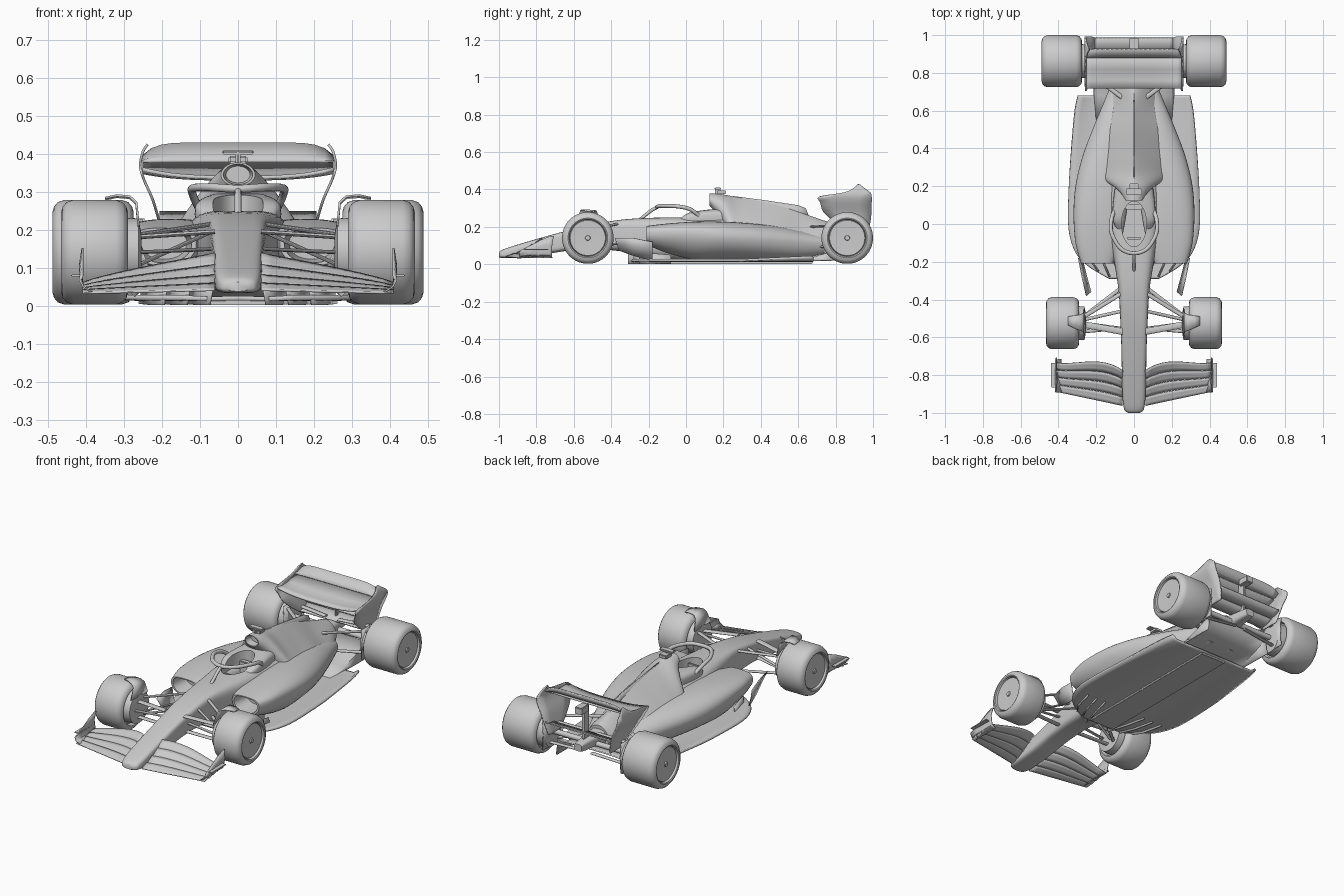
import bpy, bmesh, math
from mathutils import Vector

if "Cube" in bpy.data.objects:
    bpy.data.objects.remove(bpy.data.objects["Cube"])

def smooth_path(pts, steps):
    # Catmull-Rom interpolation of equal-length tuples
    out = []
    for i in range(len(pts) - 1):
        a, b, c, d = pts[max(i - 1, 0)], pts[i], pts[i + 1], pts[min(i + 2, len(pts) - 1)]
        for s in range(steps):
            t = s / steps
            out.append(tuple(0.5 * (2 * q + (r - p) * t + (2 * p - 5 * q + 4 * r - w) * t * t
                             + (3 * q - p - 3 * r + w) * t ** 3) for p, q, r, w in zip(a, b, c, d)))
    return out + [tuple(pts[-1])]

def make(name, bm, mirror=False, thick=0):
    bmesh.ops.recalc_face_normals(bm, faces=bm.faces)
    me = bpy.data.meshes.new(name)
    bm.to_mesh(me)
    bm.free()
    ob = bpy.data.objects.new(name, me)
    bpy.context.collection.objects.link(ob)
    if thick:
        m = ob.modifiers.new("thickness", 'SOLIDIFY')
        m.thickness, m.offset = thick, 0
    if mirror:
        ob.modifiers.new("mirror", 'MIRROR')
    return ob

def skin(name, rings, closed=True, caps=True, mirror=False, thick=0):
    # bridge rings of points into a surface
    bm = bmesh.new()
    vs = [[bm.verts.new(p) for p in r] for r in rings]
    n = len(rings[0])
    for a, b in zip(vs, vs[1:]):
        for i in range(n if closed else n - 1):
            j = (i + 1) % n
            bm.faces.new((a[i], a[j], b[j], b[i]))
    if caps and closed:
        bm.faces.new(vs[0])
        bm.faces.new(vs[-1])
    return make(name, bm, mirror, thick)

def ring(s, n=40, k=1):
    y, cx, hw, zb, zm, zt, pt, pb = s
    pts = []
    for i in range(n):
        a = 2 * math.pi * i / n
        c, d = math.cos(a), math.sin(a)
        p, h = (pt, zt - zm) if d >= 0 else (pb, zm - zb)
        x = math.copysign(abs(c) ** (2 / p), c) * hw
        z = math.copysign(abs(d) ** (2 / p), d) * h
        pts.append((cx + x * k, y, zm + z * k))
    return pts

def loft(name, secs, mirror=False, inlet=0, steps=6):
    # sections: y, centre x, half width, z bottom, z widest, z top, top power, bottom power
    rings = [ring(s) for s in smooth_path(secs, steps)]
    if inlet:
        s = secs[0]
        rings = [ring((s[0] + inlet,) + tuple(s[1:]), k=0.7), ring(s, k=0.86)] + rings
    return skin(name, rings, mirror=mirror)

def sheet(name, rows, thick, mirror=True):
    return skin(name, rows, closed=False, mirror=mirror, thick=thick)

def lathe(name, profile, x, y, z, n=64):
    # profile of (x offset, radius) spun about a sideways axle
    rings = [[(x + dx, y + max(r, 1e-4) * math.cos(2 * math.pi * i / n),
               z + max(r, 1e-4) * math.sin(2 * math.pi * i / n)) for i in range(n)] for dx, r in profile]
    return skin(name, rings, mirror=True)

def strut(name, a, b, chord, th, mirror=True):
    return skin(name, [[(p[0], p[1] + chord / 2 * math.cos(i * math.pi / 6), p[2] + th / 2 * math.sin(i * math.pi / 6))
                        for i in range(12)] for p in (a, b)], mirror=mirror)

def box(name, c, s, mirror=False, bevel=0.004):
    bm = bmesh.new()
    bmesh.ops.create_cube(bm, size=1)
    for v in bm.verts:
        v.co = Vector(c) + Vector(v.co[i] * s[i] for i in range(3))
    bmesh.ops.bevel(bm, geom=bm.edges[:], offset=bevel, segments=2, affect='EDGES')
    return make(name, bm, mirror)

def tube(name, pts, r, n=12):
    path = [Vector(p) for p in smooth_path(pts, 6)]
    rings = []
    for i, p in enumerate(path):
        t = (path[min(i + 1, len(path) - 1)] - path[max(i - 1, 0)]).normalized()
        u = t.cross(Vector((0, 0, 1))).normalized()
        w = u.cross(t)
        rings.append([p + r * (u * math.cos(2 * math.pi * k / n) + w * math.sin(2 * math.pi * k / n)) for k in range(n)])
    return skin(name, rings)

# nose and survival cell
chassis = loft("chassis", [
    (-1.0, 0, .03, .038, .05, .062, 2.5, 2.5), (-.985, 0, .05, .034, .05, .076, 3, 3),
    (-.93, 0, .06, .034, .06, .096, 4, 4), (-.8, 0, .064, .045, .08, .135, 5, 4),
    (-.65, 0, .067, .07, .11, .176, 6, 4), (-.5, 0, .073, .08, .14, .213, 6, 4),
    (-.35, 0, .082, .07, .15, .238, 5, 4), (-.2, 0, .105, .04, .15, .248, 4, 4),
    (0, 0, .135, .02, .15, .252, 3.5, 4), (.25, 0, .14, .02, .15, .25, 3, 4)])
headrest = loft("headrest", [(-.03, 0, .09, .2, .23, .25, 3, 3), (.02, 0, .112, .2, .24, .278, 4, 3),
                             (.1, 0, .112, .2, .24, .29, 4, 3), (.2, 0, .10, .2, .24, .3, 3, 3)])

# cockpit opening
cutter = skin("cockpit_cutter", [[(.066 * math.cos(a * math.pi / 20), .12 * math.sin(a * math.pi / 20), z)
                                  for a in range(40)] for z in (.11, .45)])
for ob in (chassis, headrest):
    m = ob.modifiers.new("cockpit", 'BOOLEAN')
    m.operation, m.object, m.solver = 'DIFFERENCE', cutter, 'EXACT'
    bpy.context.view_layer.objects.active = ob
    bpy.ops.object.modifier_apply(modifier=m.name)
bpy.data.objects.remove(cutter)
box("seat_back", (0, .09, .18), (.09, .03, .12))
box("steering_wheel", (0, -.075, .215), (.075, .012, .035))

# engine cover with air intake, and spine fin
loft("engine_cover", [
    (.125, 0, .045, .315, .345, .378, 2, 2), (.18, 0, .085, .24, .29, .376, 1.7, 2.5),
    (.26, 0, .185, .06, .17, .362, 1.2, 3), (.36, 0, .2, .04, .15, .346, 1.05, 3),
    (.5, 0, .18, .04, .15, .315, 1, 3), (.62, 0, .14, .05, .14, .275, 1.05, 3),
    (.72, 0, .11, .07, .14, .24, 1.3, 3), (.8, 0, .07, .1, .14, .215, 1.8, 2)], inlet=.04)
sheet("spine_fin", [[(0, .25, .365), (0, .25, .3)], [(0, .42, .343), (0, .42, .3)],
                    [(0, .6, .316), (0, .6, .25)], [(0, .64, .3), (0, .665, .24)]], .005, False)
box("camera_stem", (0, .17, .39), (.012, .03, .04))
box("camera_bar", (0, .17, .405), (.085, .035, .012))
box("camera_base", (0, .19, .385), (.05, .05, .02))

# sidepods with intakes
loft("sidepod", [
    (-.21, .195, .085, .105, .165, .205, 3, 2.2), (-.1, .19, .12, .06, .165, .218, 3, 1.8),
    (.05, .18, .14, .025, .16, .228, 2.6, 1.8), (.2, .165, .145, .025, .15, .228, 2.3, 1.8),
    (.35, .14, .135, .025, .14, .218, 2.1, 1.9), (.5, .11, .11, .025, .13, .2, 2, 2),
    (.62, .09, .08, .03, .12, .175, 2, 2), (.74, .07, .05, .05, .11, .15, 2, 2)], mirror=True, inlet=.1)

# floor with kicked-up rear edge, plank, fences and guide vanes
edge = smooth_path([(.13, -.29), (.24, -.225), (.31, -.15), (.347, -.02), (.345, .2), (.33, .42), (.312, .6), (.295, .68)], 4)
sheet("floor", [[(0, y, .02), (x * .6, y, .018), (x * .9, y, .02), (x, y, .022 + .05 * max(0, y - .3))]
                for x, y in edge], .012)
box("plank", (0, .2, .008), (.16, .95, .012), bevel=.002)
for i, x in enumerate((.09, .15, .21)):
    sheet(f"floor_fence_{i + 1}", [[(x - .015, -.31 + i * .03, .002), (x - .025, -.31 + i * .03, .06)],
                                   [(x + .02, -.2, .002), (x + .01, -.2, .06)], [(x + .05, -.08, .005), (x + .04, -.08, .05)]], .006)
sheet("guide_vane", [[(.228, -.36, .075), (.24, -.37, .11), (.252, -.38, .14)],
                     [(.25, -.28, .045), (.265, -.28, .1), (.275, -.28, .14)],
                     [(.275, -.18, .02), (.29, -.18, .08), (.295, -.18, .12)]], .005)
sheet("diffuser", [[(0, y, z), (.13, y, z), (.2, y, z - .005), (.21, y, .02)]
                   for y, z in ((.55, .025), (.68, .04), (.78, .07), (.88, .11))], .008)

# halo
tube("halo_ring", [(s * x, y, z) for s, x, y, z in (
    (-1, .105, .07, .26), (-1, .12, .02, .295), (-1, .118, -.05, .31), (-1, .07, -.13, .312), (1, 0, -.155, .308),
    (1, .07, -.13, .312), (1, .118, -.05, .31), (1, .12, .02, .295), (1, .105, .07, .26))], .0105)
tube("halo_pillar", [(0, -.15, .307), (0, -.185, .288), (0, -.245, .24)], .009)

# wheels and brake drums
def wheel(name, x, y, w, r=.138):
    lathe(name, [(w - .008, 0), (w - .008, .012), (w - .014, .014), (w - .012, .094), (w - .018, .097), (w - .003, .1),
                 (w, .106), (w - .004, .12), (w - .014, .132), (w - .032, r), (.032 - w, r), (.014 - w, .132),
                 (.004 - w, .12), (-w, .106), (.02 - w, .098), (.02 - w, 0)], x, y, .141)
    lathe(name + "_brake_drum", [(-.035, 0), (-.035, .05), (-.028, .088), (.03, .092), (.03, 0)], x - w, y, .141)
wheel("front_wheel", .378, -.525, .088)
wheel("rear_wheel", .382, .862, .107)
sheet("front_wheel_winglet", [[(x, y0, z), (x, y1, z - .004)] for x, z, y0, y1 in (
    (.35, .284, -.535, -.49), (.32, .291, -.55, -.485), (.285, .288, -.565, -.48), (.268, .272, -.57, -.47), (.262, .21, -.6, -.45))], .006)
sheet("rear_wheel_winglet", [[(.25, y, .06), (.245, y, .15), (.25, y, .23)] for y in (.77, .86, .95)], .006)

# front suspension
for nm, a, b, c, t in (("upper_front", (.06, -.57, .195), (.28, -.53, .18), .035, .012),
                       ("upper_rear", (.07, -.37, .215), (.28, -.5, .185), .025, .012),
                       ("lower_front", (.06, -.56, .105), (.28, -.53, .09), .03, .012),
                       ("lower_rear", (.07, -.34, .115), (.28, -.5, .09), .025, .012),
                       ("push_rod", (.06, -.46, .2), (.28, -.51, .1), .018, .012),
                       ("track_rod", (.06, -.55, .15), (.28, -.57, .14), .02, .01)):
    strut("front_" + nm, a, b, c, t)
# rear suspension and axle
for nm, a, b, c, t in (("upper_front", (.05, .66, .2), (.29, .84, .21), .03, .012),
                       ("upper_rear", (.04, .86, .2), (.29, .88, .21), .03, .012),
                       ("lower_front", (.05, .68, .1), (.29, .84, .08), .03, .012),
                       ("lower_rear", (.03, .9, .1), (.29, .88, .08), .025, .012),
                       ("axle", (.03, .862, .141), (.3, .862, .141), .03, .03)):
    strut("rear_" + nm, a, b, c, t)

# front wing elements
def wing_point(x, f):
    u = (x - .06) / .35
    lead = -.965 + .075 * u
    trail = -.775 + .25 * u - .42 * u * u + .21 * u ** 3
    rise = .07 * (1 - u) ** .8 + .022
    return (x, lead + (trail - lead) * f, .038 + .008 * (1 - u) + rise * f ** 1.4)
for k in range(4):
    rows = []
    for i in range(13):
        x = .06 + .35 * i / 12
        row = [wing_point(x, (k + s * .27) / 4 + .012) for s in (0, 1.2, 2.4, 3.5)]
        rows.append([(p[0], p[1], p[2] - .005 * (3 - j) / 3) for j, p in enumerate(row)])
    sheet(f"front_wing_element_{k + 1}", rows, .005)
sheet("front_wing_endplate", [[(.385, y0, .036), (.408, y0 - .002, .05), (.417, (y0 + y0) / 2, z * .5 + .03), (.41, y0 + .008, z)]
                              for y0, z in ((-.89, .075), (-.84, .1), (-.78, .132), (-.73, .152), (-.715, .15))], .005)
box("endplate_fin", (.425, -.8, .08), (.03, .13, .006), True, .002)

# rear wing
xs = [-.252 + .504 * i / 20 for i in range(21)]
sheet("rear_wing_main", [[(x, y, z + .022 * abs(x / .252) ** 3 * (.9 - y) / .18) for y, z in
                          ((.718, .338), (.76, .335), (.82, .345), (.885, .372))] for x in xs], .01, False)
sheet("rear_wing_flap", [[(x, y, z - t * .035 * abs(x / .252) ** 8) for y, z, t in
                          ((.88, .38, 0), (.9, .392, .3), (.925, .428, 1))] for x in xs], .008, False)
sheet("rear_wing_endplate", [[(x, y0 + (y1 - y0) * i / 4, z) for i in range(5)] for x, z, y0, y1 in smooth_path([
    (.195, .17, .87, .97), (.207, .22, .8, .985), (.225, .28, .735, .992), (.247, .33, .718, .993),
    (.257, .362, .712, .993), (.256, .385, .85, .985), (.249, .41, .9, .95), (.238, .425, .917, .93)], 3)], .007)
for i, (y, z) in enumerate(((.85, .19), (.91, .222))):
    sheet(f"beam_wing_{i + 1}", [[(x * .82, y, z), (x * .82, y + .04, z + .005), (x * .82, y + .075, z + .025)] for x in xs], .007, False)
box("wing_pylon", (0, .915, .28), (.014, .05, .19))
box("flap_actuator", (0, .95, .365), (.045, .07, .04))
loft("crash_structure", [(.72, 0, .06, .09, .14, .2, 3, 3), (.86, 0, .04, .12, .155, .19, 3, 3),
                         (.96, 0, .028, .13, .155, .18, 4, 4), (.985, 0, .024, .135, .155, .175, 4, 4)])

# shading
bpy.ops.object.select_all(action='DESELECT')
for ob in bpy.context.scene.objects:
    ob.select_set(True)
    bpy.context.view_layer.objects.active = ob
bpy.ops.object.shade_smooth_by_angle(angle=math.radians(35))
